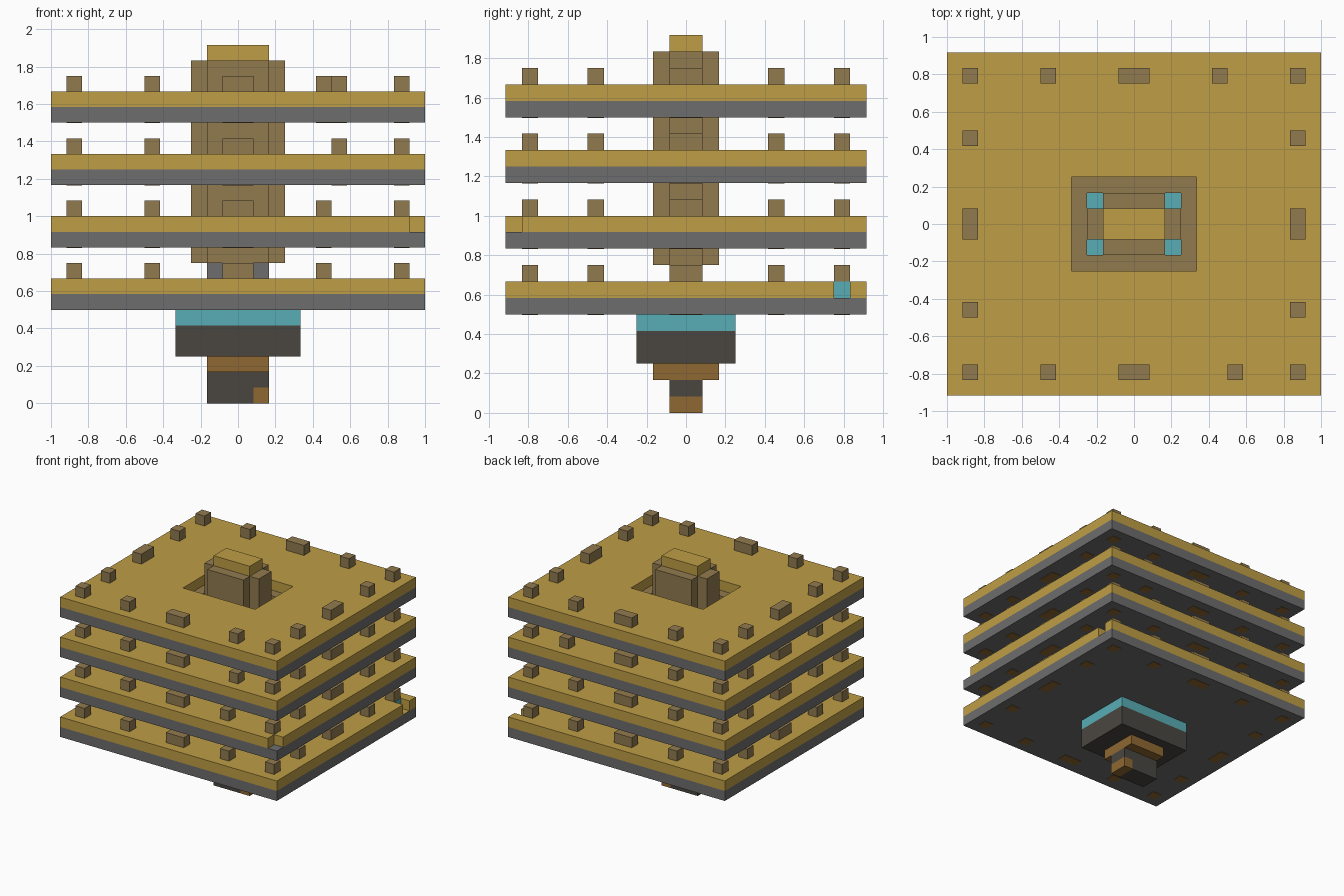
import bpy, bmesh
from mathutils import Vector

U = 1 / 12  # one building block

cube = bpy.data.objects.get("Cube")
if cube:
    bpy.data.objects.remove(cube, do_unlink=True)


def material(name, hex_colour):
    srgb = [int(hex_colour[i:i + 2], 16) / 255 for i in (0, 2, 4)]
    lin = [c / 12.92 if c <= 0.04045 else ((c + 0.055) / 1.055) ** 2.4 for c in srgb]
    m = bpy.data.materials.new(name)
    m.use_nodes = True
    m.diffuse_color = (*lin, 1)
    m.node_tree.nodes["Principled BSDF"].inputs["Base Color"].default_value = (*lin, 1)
    return m


GOLD = material("gold", "BE9D45")
GREY = material("stone grey", "6D6D6D")
BROWN = material("wood brown", "917A4E")
TEAL = material("teal", "58AEB5")
DARK = material("dark stone", "4A4640")
ORANGE = material("orange brown", "8F6832")


def add_object(name, bm, mat):
    bmesh.ops.recalc_face_normals(bm, faces=bm.faces)
    mesh = bpy.data.meshes.new(name)
    bm.to_mesh(mesh)
    bm.free()
    mesh.materials.append(mat)
    obj = bpy.data.objects.new(name, mesh)
    bpy.context.collection.objects.link(obj)
    return obj


def boxes(name, mat, *spans):
    """One object from boxes given as ((x0, x1), (y0, y1), (z0, z1)) in blocks."""
    bm = bmesh.new()
    for span in spans:
        verts = bmesh.ops.create_cube(bm, size=1)["verts"]
        for v in verts:
            v.co = Vector([(a + b) / 2 + c * (b - a) for (a, b), c in zip(span, v.co)]) * U
    return add_object(name, bm, mat)


def block(name, mat, hx, hy, z0, z1):
    return boxes(name, mat, ((-hx, hx), (-hy, hy), (z0, z1)))


def prism(name, mat, outline, z0, z1):
    bm = bmesh.new()
    face = bm.faces.new([bm.verts.new((x * U, y * U, z0 * U)) for x, y in outline])
    top = bmesh.ops.extrude_face_region(bm, geom=[face], use_keep_orig=True)["geom"]
    bmesh.ops.translate(bm, vec=(0, 0, (z1 - z0) * U),
                        verts=[g for g in top if isinstance(g, bmesh.types.BMVert)])
    return add_object(name, bm, mat)


def frame(name, mat, outer, inner, z0, z1):
    """Rectangular slab with a rectangular opening."""
    corners = ((-1, -1), (1, -1), (1, 1), (-1, 1))
    bm = bmesh.new()
    loops = [[bm.verts.new((sx * h[0] * U, sy * h[1] * U, z * U)) for sx, sy in corners]
             for h, z in ((outer, z0), (outer, z1), (inner, z1), (inner, z0))]
    for k in range(4):
        a, b = loops[k], loops[(k + 1) % 4]
        for i in range(4):
            j = (i + 1) % 4
            bm.faces.new((a[i], a[j], b[j], b[i]))
    return add_object(name, bm, mat)


def cut(obj, span):
    cutter = boxes("notch_cutter", GOLD, span)
    cutter.hide_render = True
    mod = obj.modifiers.new("notch", 'BOOLEAN')
    mod.operation = 'DIFFERENCE'
    mod.solver = 'EXACT'
    mod.object = cutter
    bpy.context.view_layer.objects.active = obj
    bpy.ops.object.modifier_apply(modifier=mod.name)
    bpy.data.objects.remove(cutter, do_unlink=True)


# Stepped foot below the floors
boxes("foot", DARK, ((-2, 1), (-1, 1), (0, 2)), ((1, 2), (-1, 1), (1, 2)))
boxes("foot_corner", ORANGE, ((1, 2), (-1, 1), (0, 1)))
block("foot_collar", ORANGE, 2, 2, 2, 3)
block("base_block", DARK, 4, 3, 3, 5)
block("base_band", TEAL, 4, 3, 5, 6)

# Central column with notched corners
block("column_core", GREY, 2, 1, 6, 9)
quarter = [(3, 1), (2, 1), (2, 2)]
outline = (quarter + [(-x, y) for x, y in reversed(quarter)]
           + [(-x, -y) for x, y in quarter] + [(x, -y) for x, y in reversed(quarter)])
prism("column", BROWN, outline, 9, 22)
block("column_cap", GOLD, 2, 1, 22, 23)

# Four floors: (bottom height, front post x, back post x)
PLATE, OPENING, SHAFT = (12, 11), (4, 3), (3, 2)
golds = []
for n, (z, front_x, back_x) in enumerate(((6, 5, 5), (10, 5, 5), (14, 6, 6), (18, 6, 5)), 1):
    frame(f"floor_{n}_base", GREY, PLATE, OPENING, z, z + 1)
    frame(f"floor_{n}_shaft_ring", BROWN, OPENING, SHAFT, z, z + 1)
    golds.append(frame(f"floor_{n}_top", GOLD, PLATE, OPENING, z + 1, z + 2))

    # Posts around the rim, as footprints
    prints = []
    for y, odd_x in ((-10, front_x), (9, back_x)):
        for x, w in ((-11, 1), (-6, 1), (-1, 2), (odd_x, 1), (10, 1)):
            prints.append(((x, x + w), (y, y + 1)))
    for x in (-11, 10):
        for y, w in ((-6, 1), (-1, 2), (5, 1)):
            prints.append(((x, x + 1), (y, y + w)))
    boxes(f"floor_{n}_posts", BROWN, *[(*p, (z + 2, z + 3)) for p in prints])
    boxes(f"floor_{n}_post_ends", ORANGE, *[(*p, (z - 0.03, z + 0.05)) for p in prints])

# Missing blocks in the rims of the two lower floors
cut(golds[0], ((11, 12.5), (9, 10), (7, 8.5)))
cut(golds[1], ((11, 12.5), (-11.5, -10), (11, 12.5)))
boxes("exposed_post_core", TEAL, ((10.95, 11.03), (9, 10), (7, 8)))
